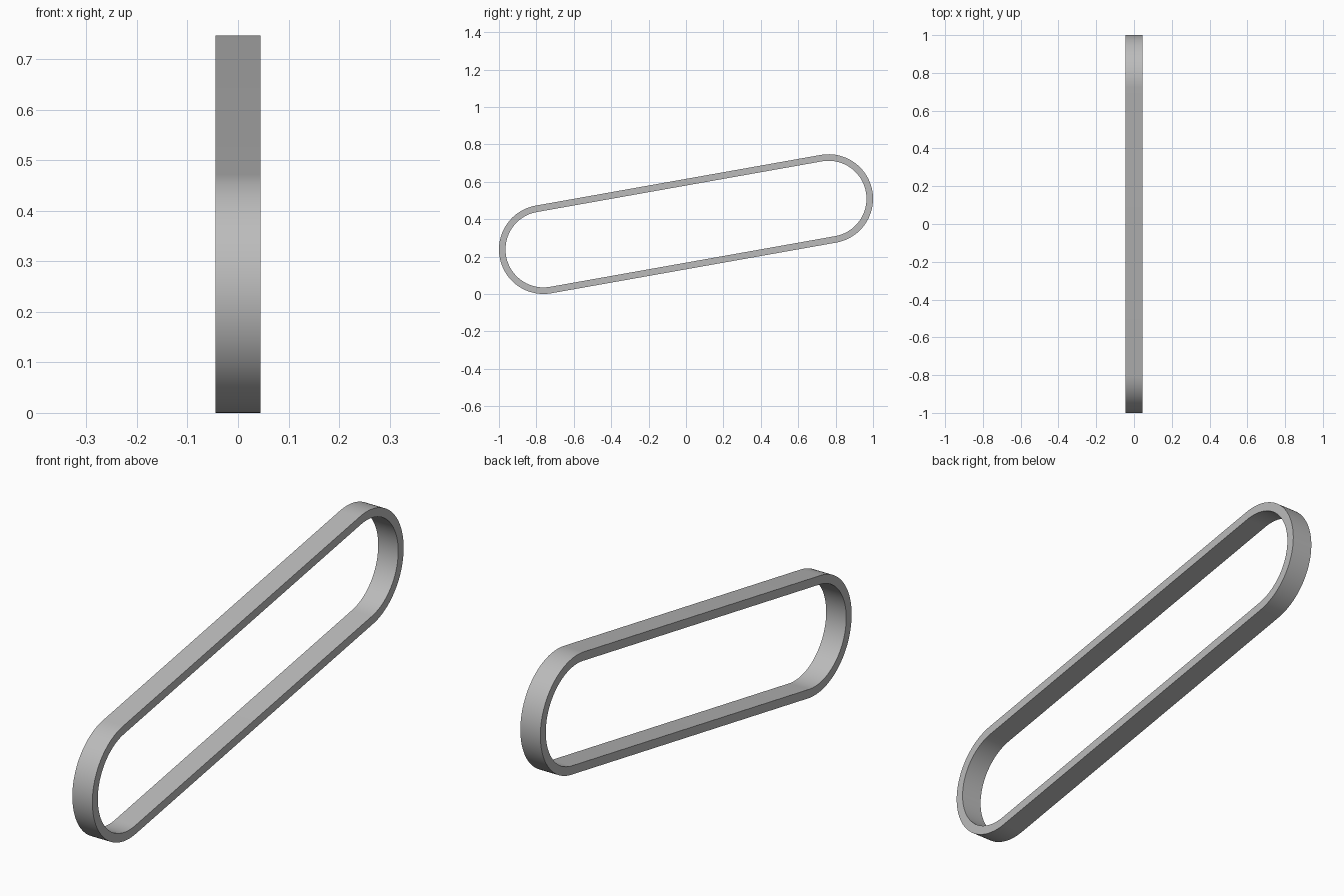
import bpy, bmesh, math

cube = bpy.data.objects.get("Cube")
if cube:
    bpy.data.objects.remove(cube, do_unlink=True)

WIDTH = 0.09       # along x
RADIUS = 0.238     # outer radius of the round ends
THICK = 0.035
RISE = 0.271       # height difference between the two end centres
END_Y = 1 - RADIUS
MID_Z = RADIUS + RISE / 2
TILT = math.atan2(RISE, 2 * END_Y)
STEPS = 48         # segments in each round end


def loop_points(radius):
    """Tilted slot outline in the y-z plane."""
    points = []
    for side in (1, -1):
        for i in range(STEPS + 1):
            a = TILT + math.pi * (i / STEPS - 0.5) + (0 if side > 0 else math.pi)
            points.append((side * END_Y + radius * math.cos(a),
                           MID_Z + side * RISE / 2 + radius * math.sin(a)))
    return points


# Belt loop: outer and inner outlines on both sides, bridged by quads
bm = bmesh.new()
rings = [[bm.verts.new((x, y, z)) for y, z in loop_points(r)]
         for x, r in ((-WIDTH / 2, RADIUS), (WIDTH / 2, RADIUS),
                      (WIDTH / 2, RADIUS - THICK), (-WIDTH / 2, RADIUS - THICK))]
count = len(rings[0])
for k in range(4):
    a, b = rings[k], rings[(k + 1) % 4]
    for i in range(count):
        j = (i + 1) % count
        bm.faces.new((a[i], a[j], b[j], b[i]))
bmesh.ops.recalc_face_normals(bm, faces=bm.faces)
mesh = bpy.data.meshes.new("belt_loop")
bm.to_mesh(mesh)
bm.free()
belt = bpy.data.objects.new("belt_loop", mesh)
bpy.context.collection.objects.link(belt)

# Plain grey material
grey = bpy.data.materials.new("plain_grey")
grey.use_nodes = True
colour = (0.5, 0.5, 0.5, 1)
grey.diffuse_color = colour
grey.node_tree.nodes["Principled BSDF"].inputs["Base Color"].default_value = colour
mesh.materials.append(grey)

# Smooth round ends, crisp rims
bpy.ops.object.select_all(action="DESELECT")
belt.select_set(True)
bpy.context.view_layer.objects.active = belt
bpy.ops.object.shade_smooth_by_angle(angle=math.radians(30))
